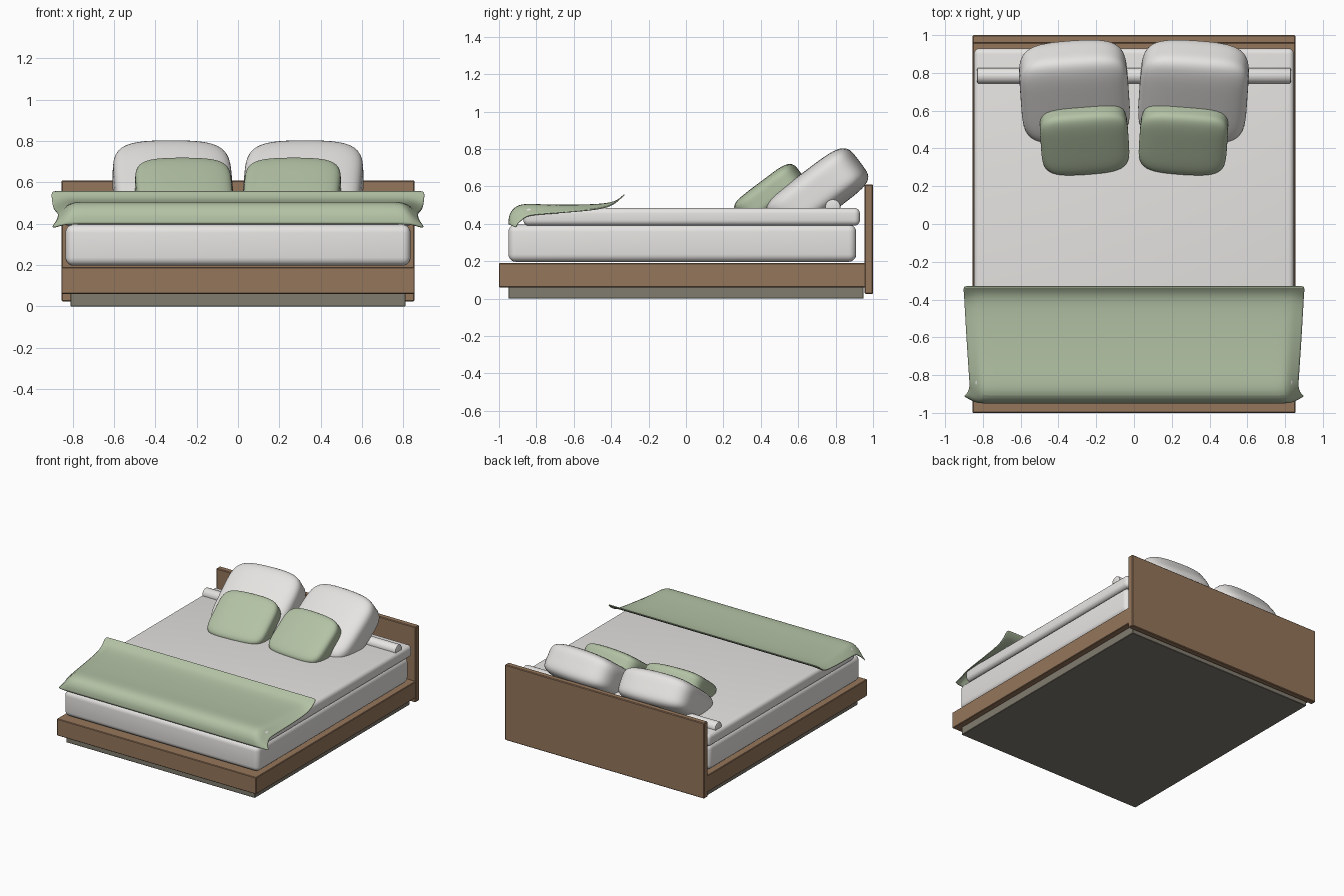
import bpy, bmesh, math
from mathutils import Matrix, Vector

if "Cube" in bpy.data.objects:
    bpy.data.objects.remove(bpy.data.objects["Cube"])


def material(name, rgb):
    m = bpy.data.materials.new(name)
    m.use_nodes = True
    m.diffuse_color = (*rgb, 1)
    m.node_tree.nodes["Principled BSDF"].inputs["Base Color"].default_value = (*rgb, 1)
    return m


WOOD = material("brown wood", (0.30, 0.18, 0.105))
PLINTH = material("grey brown", (0.22, 0.20, 0.16))
LINEN = material("white linen", (0.79, 0.775, 0.755))
GREEN = material("sage green", (0.45, 0.54, 0.375))


def finish(bm, name, mat, smooth=True):
    bmesh.ops.recalc_face_normals(bm, faces=bm.faces)
    mesh = bpy.data.meshes.new(name)
    bm.to_mesh(mesh)
    bm.free()
    mesh.materials.append(mat)
    ob = bpy.data.objects.new(name, mesh)
    bpy.context.collection.objects.link(ob)
    if smooth:
        bpy.ops.object.select_all(action="DESELECT")
        ob.select_set(True)
        bpy.context.view_layer.objects.active = ob
        bpy.ops.object.shade_smooth_by_angle(angle=math.radians(40))
    return ob


def box(name, mat, low, high, radius, segments=1):
    """Box between two corners with rounded edges."""
    low, high = Vector(low), Vector(high)
    bm = bmesh.new()
    bmesh.ops.create_cube(bm, size=1)
    for v in bm.verts:
        v.co = (low + high) / 2 + v.co * (high - low)
    bmesh.ops.bevel(bm, geom=bm.edges[:], offset=radius, segments=segments,
                    profile=0.5, affect="EDGES")
    return finish(bm, name, mat, segments > 1)


def cushion(name, mat, centre, half, tilt, turn, power=5):
    """Soft rounded block, thinner toward its sides, leaning back."""
    bm = bmesh.new()
    bmesh.ops.create_cube(bm, size=2)
    bmesh.ops.subdivide_edges(bm, edges=bm.edges[:], cuts=15, use_grid_fill=True)
    place = (Matrix.Translation(centre) @ Matrix.Rotation(turn, 4, "Z")
             @ Matrix.Rotation(tilt, 4, "X"))
    for v in bm.verts:
        p = v.co / sum(abs(c) ** power for c in v.co) ** (1 / power)
        p.z *= 1 - 0.12 * p.x ** 2
        p.y *= 1.02 - 0.06 * p.x ** 2
        v.co = place @ (p * Vector(half))
    return finish(bm, name, mat)


# Bed base
box("plinth", PLINTH, (-0.81, -0.95, 0), (0.81, 0.95, 0.07), 0.003)
box("bed_frame", WOOD, (-0.855, -1, 0.06), (0.855, 0.96, 0.19), 0.004)
box("headboard", WOOD, (-0.855, 0.955, 0.025), (0.855, 1, 0.61), 0.005)

# Mattress and the cover over it
box("mattress", LINEN, (-0.835, -0.95, 0.197), (0.835, 0.91, 0.397), 0.04, 5)
box("mattress_cover", LINEN, (-0.847, -0.87, 0.39), (0.847, 0.93, 0.485), 0.03, 5)

# Bolster along the head end
bm = bmesh.new()
bmesh.ops.create_cone(bm, cap_ends=True, segments=24, radius1=0.042, radius2=0.042,
                      depth=1.66, matrix=Matrix.Translation((0, 0.785, 0.49))
                      @ Matrix.Rotation(math.pi / 2, 4, "Y"))
rims = [e for e in bm.edges if abs(e.verts[0].co.x - e.verts[1].co.x) < 0.01]
bmesh.ops.bevel(bm, geom=rims, offset=0.008, segments=2, profile=0.5, affect="EDGES")
finish(bm, "bolster", LINEN)

# Pillows, mirrored left and right
for side, s in (("left", 1), ("right", -1)):
    cushion(side + "_pillow", LINEN, (s * 0.315, 0.70, 0.565), (0.287, 0.275, 0.13),
            math.radians(37), math.radians(-4 * s))
    cushion(side + "_small_pillow", GREEN, (s * 0.262, 0.45, 0.555), (0.233, 0.195, 0.085),
            math.radians(37), math.radians(-4 * s))

# Throw: rows from the curled-up back edge to the front hem (y, z, half width, side droop)
rows = [(-0.33, 0.556, 0.904, 0), (-0.36, 0.527, 0.901, 0), (-0.41, 0.506, 0.897, 0.02),
        (-0.55, 0.499, 0.889, 0.03), (-0.75, 0.499, 0.876, 0.045),
        (-0.85, 0.506, 0.868, 0.06), (-0.91, 0.496, 0.87, 0.07),
        (-0.945, 0.45, 0.885, 0.05), (-0.947, 0.398, 0.905, 0.02)]
half_row = [0.3, 0.6, 0.85, 0.92, 0.96, 1]
columns = [-t for t in reversed(half_row)] + [0] + half_row
bm = bmesh.new()
grid = []
for y, z, width, droop in rows:
    line = []
    for t in columns:
        edge = max(0, (abs(t) - 0.92) / 0.08)
        pull = 0.04 * edge if y < -0.9 else 0
        line.append(bm.verts.new((t * width, y + pull, z - droop * edge)))
    grid.append(line)
for a, b in zip(grid, grid[1:]):
    for i in range(len(columns) - 1):
        bm.faces.new((a[i], b[i], b[i + 1], a[i + 1]))
throw = finish(bm, "throw_blanket", GREEN)
sub = throw.modifiers.new("soften", "SUBSURF")
sub.levels = sub.render_levels = 2
thick = throw.modifiers.new("thickness", "SOLIDIFY")
thick.thickness = 0.006
thick.offset = 0
